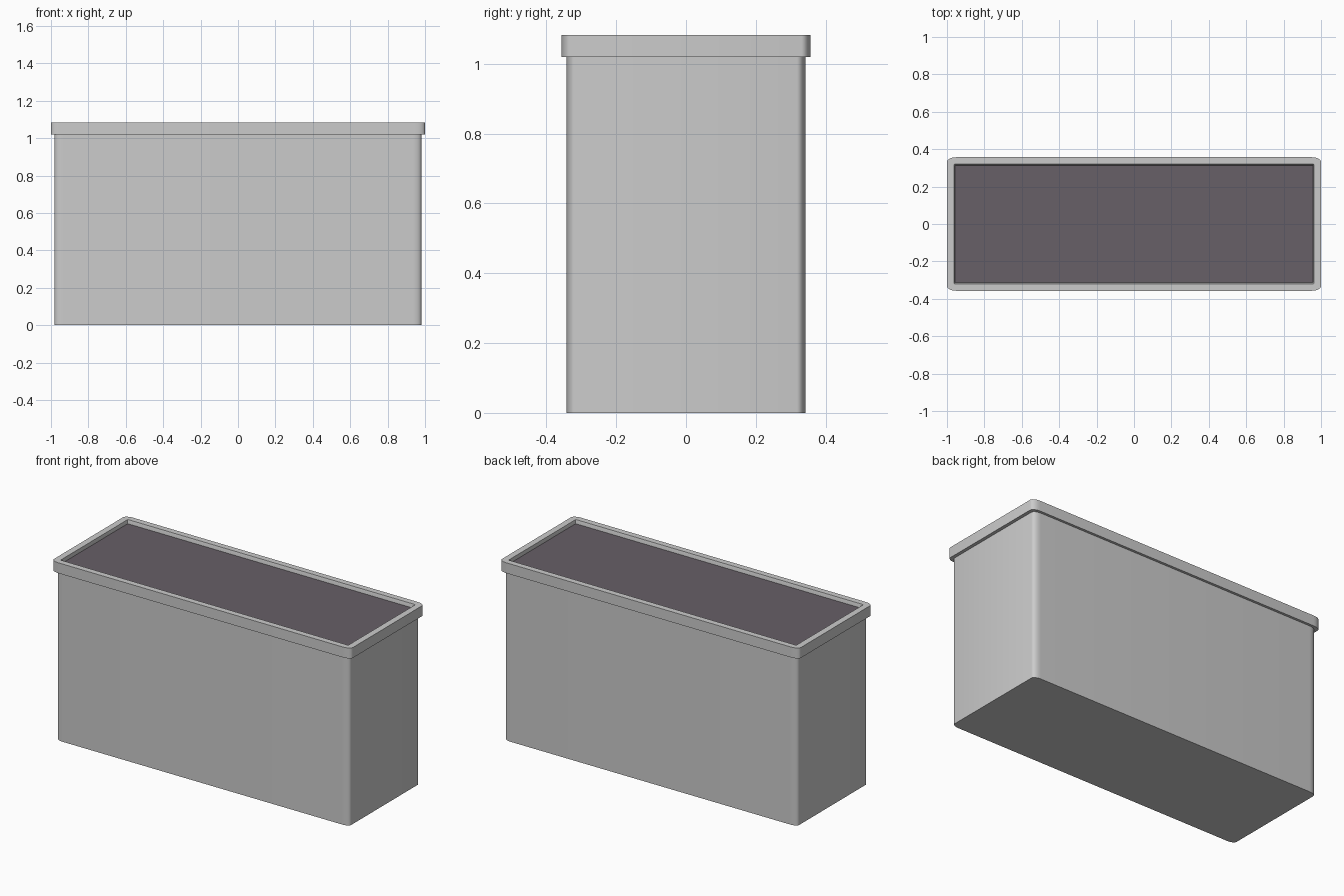
import bpy, bmesh, math

if "Cube" in bpy.data.objects:
    bpy.data.objects.remove(bpy.data.objects["Cube"])


def outline(hx, hy, rx, ry, steps=6):
    """Rectangle outline with rounded corners, anticlockwise."""
    pts = []
    for i, (sx, sy) in enumerate([(1, 1), (-1, 1), (-1, -1), (1, -1)]):
        for k in range(steps + 1):
            a = math.pi / 2 * (i + k / steps)
            pts.append((sx * (hx - rx) + rx * math.cos(a),
                        sy * (hy - ry) + ry * math.sin(a)))
    return pts


def loft(name, sections, cap_start=True, cap_end=True):
    """Skin a stack of (half x, half y, radius x, radius y, z) sections."""
    bm = bmesh.new()
    rings = [[bm.verts.new((x, y, z)) for x, y in outline(hx, hy, rx, ry)]
             for hx, hy, rx, ry, z in sections]
    for a, b in zip(rings, rings[1:]):
        n = len(a)
        for i in range(n):
            j = (i + 1) % n
            bm.faces.new((a[i], a[j], b[j], b[i]))
    if cap_start:
        bm.faces.new(rings[0][::-1])
    if cap_end:
        bm.faces.new(rings[-1])
    bmesh.ops.recalc_face_normals(bm, faces=bm.faces)
    mesh = bpy.data.meshes.new(name)
    bm.to_mesh(mesh)
    bm.free()
    obj = bpy.data.objects.new(name, mesh)
    bpy.context.collection.objects.link(obj)
    bpy.ops.object.select_all(action='DESELECT')
    obj.select_set(True)
    bpy.context.view_layer.objects.active = obj
    bpy.ops.object.shade_smooth_by_angle(angle=math.radians(35))
    return obj


# Planter shell: body, overhanging rim, inner walls and floor in one skin
loft("planter_box", [
    (0.98, 0.342, 0.045, 0.024, 0.0),
    (0.98, 0.342, 0.045, 0.024, 1.02),
    (1.0, 0.357, 0.05, 0.026, 1.02),
    (1.0, 0.357, 0.05, 0.026, 1.083),
    (0.962, 0.321, 0.006, 0.004, 1.083),
    (0.958, 0.314, 0.006, 0.004, 1.055),
    (0.958, 0.314, 0.006, 0.004, 0.04),
])

# Soil filling the box to just below the rim
soil = loft("soil", [
    (0.957, 0.313, 0.006, 0.004, 0.05),
    (0.957, 0.313, 0.006, 0.004, 1.062),
])
mat = bpy.data.materials.new("soil")
mat.diffuse_color = (0.135, 0.115, 0.135, 1)
mat.use_nodes = True
mat.node_tree.nodes["Principled BSDF"].inputs["Base Color"].default_value = mat.diffuse_color
soil.data.materials.append(mat)
